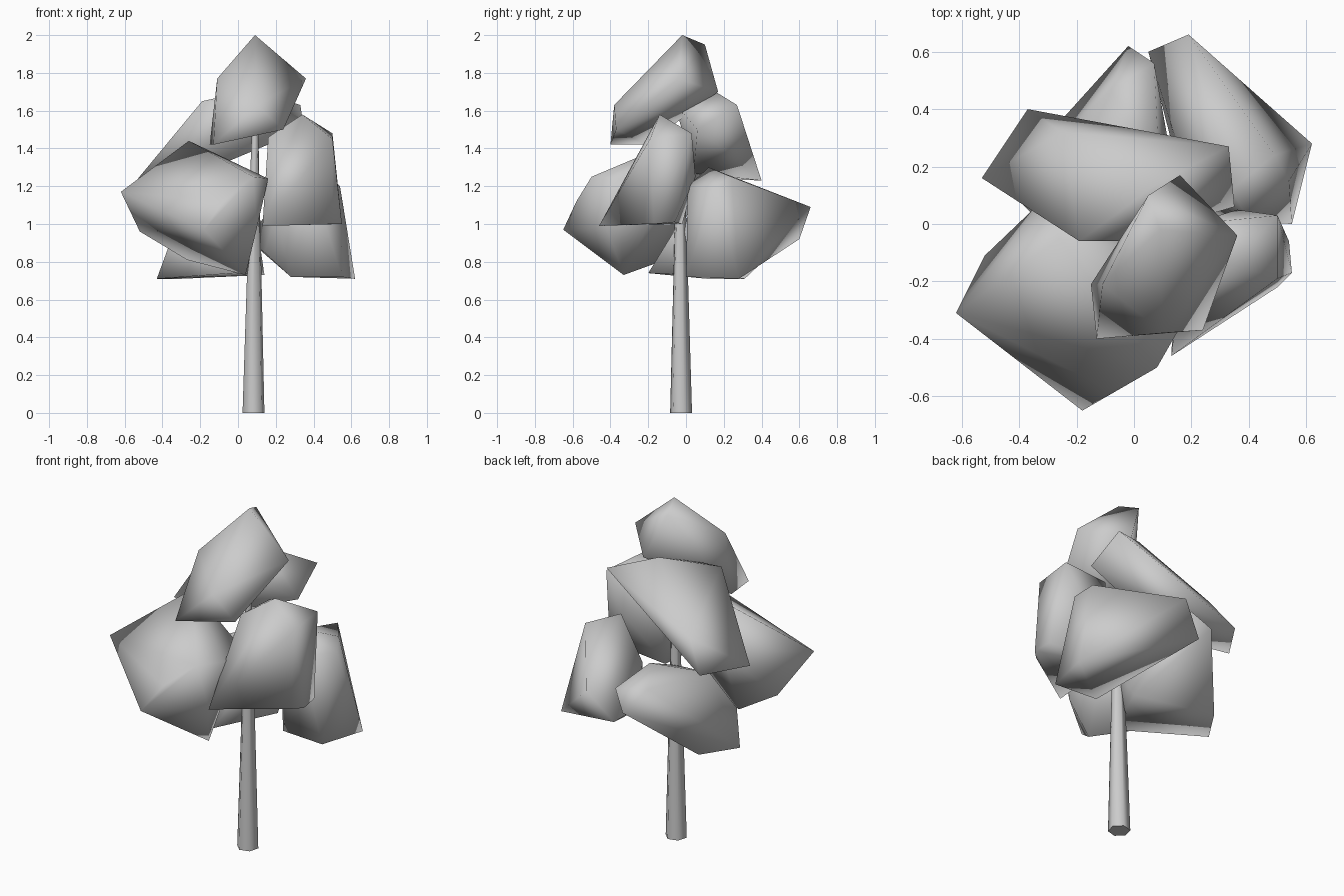
import bpy, bmesh, math
from mathutils import Vector

cube = bpy.data.objects.get("Cube")
if cube:
    bpy.data.objects.remove(cube, do_unlink=True)


def make_material(name, colour):
    mat = bpy.data.materials.new(name)
    mat.use_nodes = True
    mat.diffuse_color = colour
    mat.node_tree.nodes["Principled BSDF"].inputs["Base Color"].default_value = colour
    return mat


GREY = make_material("plain_grey", (0.6, 0.6, 0.6, 1.0))


def finish(name, bm, crease_angle):
    """Turn a bmesh into a smooth-shaded object with sharp creases kept."""
    bmesh.ops.recalc_face_normals(bm, faces=bm.faces[:])
    mesh = bpy.data.meshes.new(name)
    bm.to_mesh(mesh)
    bm.free()
    mesh.materials.append(GREY)
    obj = bpy.data.objects.new(name, mesh)
    bpy.context.collection.objects.link(obj)
    bpy.ops.object.select_all(action='DESELECT')
    obj.select_set(True)
    bpy.context.view_layer.objects.active = obj
    bpy.ops.object.shade_smooth_by_angle(angle=math.radians(crease_angle))
    return obj


def foliage_clump(name, corners):
    """A faceted boulder-like leaf mass wrapped around its corner points."""
    bm = bmesh.new()
    for corner in corners:
        bm.verts.new(corner)
    hull = bmesh.ops.convex_hull(bm, input=bm.verts[:])
    loose = set(hull["geom_interior"]) | set(hull["geom_unused"])
    bmesh.ops.delete(bm, geom=[v for v in loose if isinstance(v, bmesh.types.BMVert)],
                     context='VERTS')
    return finish(name, bm, 125)


def tapered_trunk(name, base, top, base_radius, top_radius, sides):
    """A slim tapering pole with a slight lean."""
    bm = bmesh.new()
    rings = []
    for centre, radius in ((base, base_radius), (top, top_radius)):
        ring = []
        for i in range(sides):
            a = math.tau * (i + 0.25) / sides
            offset = Vector((math.cos(a), math.sin(a), 0)) * radius
            ring.append(bm.verts.new(Vector(centre) + offset))
        rings.append(ring)
    for i in range(sides):
        j = (i + 1) % sides
        bm.faces.new((rings[0][i], rings[0][j], rings[1][j], rings[1][i]))
    bm.faces.new(rings[0])
    bm.faces.new(rings[1])
    return finish(name, bm, 70)


# Trunk, running up into the crown
tapered_trunk("trunk", (.082, -.026, 0), (.09, -.03, 1.5), .06, .018, 6)

# Crown tip
foliage_clump("top_clump", [
    (.09, -.02, 2), (.05, .1, 1.95), (.36, -.04, 1.77), (.16, .17, 1.7),
    (.24, -.37, 1.5), (-.13, -.4, 1.42), (-.15, -.21, 1.42),
    (-.11, -.21, 1.77), (.1, -.38, 1.63)])

# Large mass at the front
foliage_clump("front_clump", [
    (-.62, -.31, 1.17), (-.18, -.65, .97), (.04, -.33, .73), (.08, -.5, 1.25),
    (.16, -.36, 1.24), (-.26, -.05, 1.44), (-.52, -.11, .96),
    (-.27, -.11, .81), (-.3, .1, 1.24), (.1, -.1, 1.2),
    (.1, -.42, .98), (-.08, -.58, 1.12)])

# Upright mass on the +x side
foliage_clump("side_clump", [
    (.34, -.14, 1.58), (.5, .03, 1.48), (.36, .05, 1.25), (.5, -.22, 1),
    (.5, -.19, 1.45), (.55, -.17, 1), (.54, -.06, 1.01), (.13, -.46, .99),
    (.16, -.2, 1.46), (.2, 0, 1.48), (.15, -.02, 1)])

# Low broad mass behind the side clump
foliage_clump("back_side_clump", [
    (.62, .28, .71), (.55, 0, .72), (.28, .02, .72), (.49, .24, 1.25),
    (.54, .15, 1.2), (.34, .12, 1.3), (.4, .01, 1.2), (.19, .66, 1.09),
    (.05, .6, .92), (.14, .25, .85), (.2, .12, 1.05)])

# High slanted slab at the back
foliage_clump("upper_back_clump", [
    (-.53, .16, 1.24), (-.37, .4, 1.23), (-.25, .32, 1.39), (.33, .27, 1.63),
    (.35, .06, 1.5), (.08, .14, 1.71), (-.19, -.06, 1.65), (-.05, -.06, 1.64),
    (-.2, .04, 1.27)])

# Low mass at the back
foliage_clump("lower_back_clump", [
    (-.43, .11, .71), (-.3, .31, .71), (-.02, .62, 1), (.07, .56, 1.1),
    (.04, .28, 1.15), (-.08, .47, 1.1), (-.23, .11, 1.1), (-.36, .04, .9),
    (.14, .17, .73), (-.02, -.2, .74), (.1, -.04, 1)])
